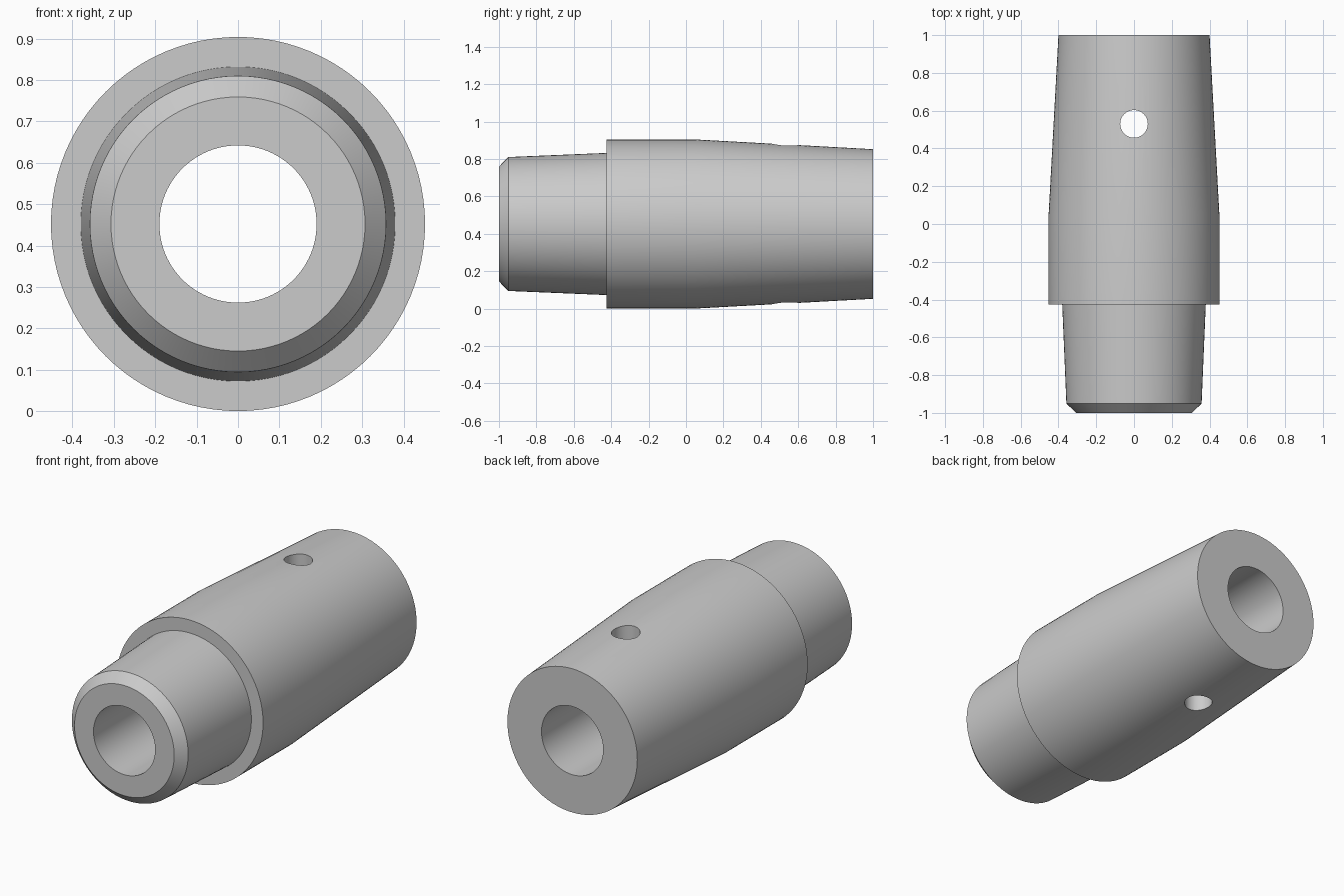
import bpy
import bmesh
import math
from mathutils import Matrix, Vector

cube = bpy.data.objects.get("Cube")
if cube:
    bpy.data.objects.remove(cube, do_unlink=True)

RADIUS = 0.452      # widest radius, also the axis height
BORE = 0.19
SEGMENTS = 96

grey = bpy.data.materials.new("plain grey")
grey.use_nodes = True
colour = (0.6, 0.6, 0.6, 1)
grey.diffuse_color = colour
grey.node_tree.nodes["Principled BSDF"].inputs["Base Color"].default_value = colour


def add_object(name, bm):
    mesh = bpy.data.meshes.new(name)
    bmesh.ops.recalc_face_normals(bm, faces=bm.faces[:])
    bm.to_mesh(mesh)
    bm.free()
    mesh.materials.append(grey)
    obj = bpy.data.objects.new(name, mesh)
    bpy.context.collection.objects.link(obj)
    return obj


def revolve(name, profile):
    """Turn a closed (radius, y) profile around the long axis."""
    bm = bmesh.new()
    rings = []
    for i in range(SEGMENTS):
        a = math.tau * i / SEGMENTS
        rings.append([bm.verts.new((r * math.sin(a), y, RADIUS + r * math.cos(a)))
                      for r, y in profile])
    for i, ring in enumerate(rings):
        following = rings[(i + 1) % SEGMENTS]
        for j in range(len(profile)):
            k = (j + 1) % len(profile)
            bm.faces.new((ring[j], ring[k], following[k], following[j]))
    return add_object(name, bm)


# Sleeve: chamfered tapered spigot, stepped collar, tapered tail, straight bore
sleeve = revolve("tapered_sleeve", [
    (BORE, -1), (0.307, -1), (0.358, -0.95), (0.38, -0.425),
    (RADIUS, -0.425), (RADIUS, 0.05), (0.40, 1), (BORE, 1)])

# Cross hole drilled vertically through both walls
bm = bmesh.new()
bmesh.ops.create_cone(bm, cap_ends=True, segments=48, radius1=0.073, radius2=0.073,
                      depth=1.2,
                      matrix=Matrix.Translation(Vector((0, 0.53, RADIUS))))
drill = add_object("cross_hole_cutter", bm)
drill.hide_render = True

cut = sleeve.modifiers.new("cross hole", "BOOLEAN")
cut.operation = "DIFFERENCE"
cut.solver = "EXACT"
cut.object = drill

bpy.ops.object.select_all(action="DESELECT")
sleeve.select_set(True)
bpy.context.view_layer.objects.active = sleeve
bpy.ops.object.modifier_apply(modifier=cut.name)
bpy.data.objects.remove(drill, do_unlink=True)

# Smooth round walls with crisp rims
bpy.ops.object.shade_smooth_by_angle(angle=math.radians(30))
